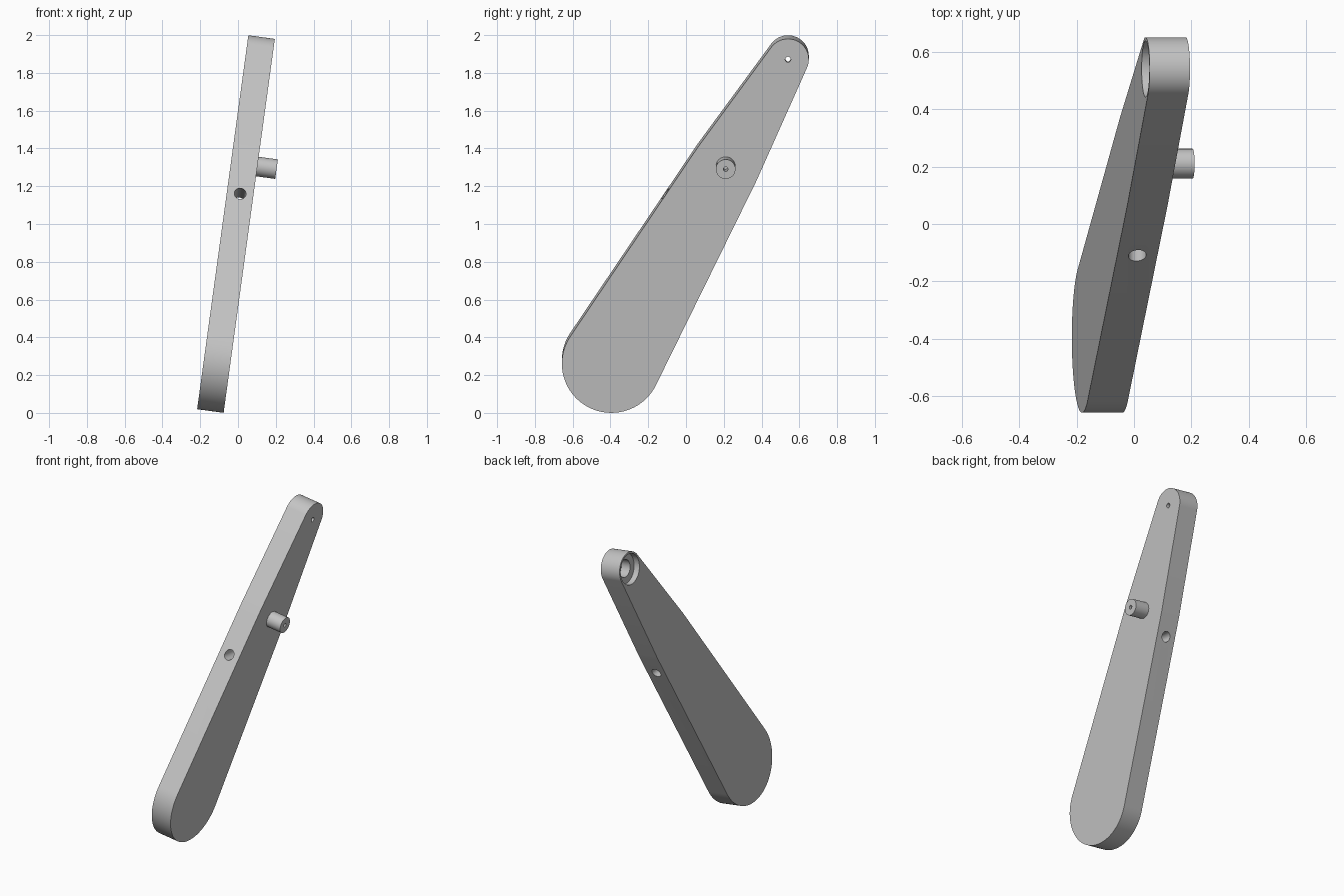
import bpy, bmesh, math
from mathutils import Vector
from mathutils.geometry import convex_hull_2d

if "Cube" in bpy.data.objects:
    bpy.data.objects.remove(bpy.data.objects["Cube"], do_unlink=True)

TILT = math.radians(7.8)            # lean of the whole arm about y
FACE_L, FACE_R = -0.217, -0.0755    # the two flat faces, across the thickness
FOOT, BOSS, HUB = (-0.395, 0.252), (0.21, 1.306), (0.54, 1.878)

grey = bpy.data.materials.new("light grey")
grey.use_nodes = True
grey.diffuse_color = (0.55, 0.55, 0.55, 1)
grey.node_tree.nodes["Principled BSDF"].inputs["Base Color"].default_value = (0.55, 0.55, 0.55, 1)


def finish(name, bm):
    bmesh.ops.recalc_face_normals(bm, faces=bm.faces)
    mesh = bpy.data.meshes.new(name)
    bm.to_mesh(mesh)
    bm.free()
    mesh.materials.append(grey)
    ob = bpy.data.objects.new(name, mesh)
    ob.rotation_euler = (0, TILT, 0)
    bpy.context.collection.objects.link(ob)
    return ob


def cylinder(name, start, end, radius, sides=48):
    """Closed cylinder between two points."""
    start, end = Vector(start), Vector(end)
    axis = end - start
    bm = bmesh.new()
    bmesh.ops.create_cone(bm, cap_ends=True, segments=sides, radius1=radius,
                          radius2=radius, depth=axis.length)
    bmesh.ops.rotate(bm, verts=bm.verts, matrix=axis.to_track_quat('Z', 'Y').to_matrix())
    bmesh.ops.translate(bm, verts=bm.verts, vec=(start + end) / 2)
    return finish(name, bm)


def across(name, centre, x0, x1, radius, sides=48):
    """Cylinder through the thickness of the arm."""
    return cylinder(name, (x0, *centre), (x1, *centre), radius, sides)


def cut(target, cutter):
    cutter.hide_render = True
    bpy.context.view_layer.objects.active = target
    mod = target.modifiers.new("cut", 'BOOLEAN')
    mod.operation, mod.solver, mod.object = 'DIFFERENCE', 'EXACT', cutter
    bpy.ops.object.modifier_apply(modifier=mod.name)
    bpy.data.objects.remove(cutter, do_unlink=True)


# Arm: outline wrapped around three circles, then thickened
points = []
for (cy, cz), r in ((FOOT, 0.262), (BOSS, 0.18), (HUB, 0.11)):
    for i in range(96):
        t = math.tau * i / 96
        points.append(Vector((cy + r * math.cos(t), cz + r * math.sin(t))))
bm = bmesh.new()
outline = bm.faces.new([bm.verts.new((FACE_L, *points[i])) for i in convex_hull_2d(points)])
extruded = bmesh.ops.extrude_face_region(bm, geom=[outline], use_keep_orig=True)
bmesh.ops.translate(bm, vec=(FACE_R - FACE_L, 0, 0),
                    verts=[g for g in extruded["geom"] if isinstance(g, bmesh.types.BMVert)])
arm = finish("arm", bm)

# Stepped recess and small through hole in the hub
cut(arm, across("recess_cutter", HUB, FACE_L - 0.05, FACE_L + 0.04, 0.098, 64))
cut(arm, across("bore_cutter", HUB, FACE_L - 0.05, FACE_L + 0.105, 0.056))
cut(arm, across("hub_hole_cutter", HUB, FACE_L - 0.05, FACE_R + 0.05, 0.015, 24))

# Cross hole through the narrow edges
mid = (FACE_L + FACE_R) / 2
front, back = Vector((mid, -0.1, 1.15)), Vector((mid, 0.32, 1.1))
reach = (back - front) * 0.3
cut(arm, cylinder("cross_hole_cutter", front - reach, back + reach, 0.031, 32))

# Pin with a small blind hole in its end
pin = across("pin", BOSS, FACE_R - 0.005, 0.027, 0.052)
cut(pin, across("pin_hole_cutter", BOSS, -0.055, 0.06, 0.012, 24))

# Smooth rounded walls, crisp edges
bpy.ops.object.select_all(action='DESELECT')
for ob in (arm, pin):
    ob.select_set(True)
bpy.context.view_layer.objects.active = arm
bpy.ops.object.shade_smooth_by_angle(angle=math.radians(30))
